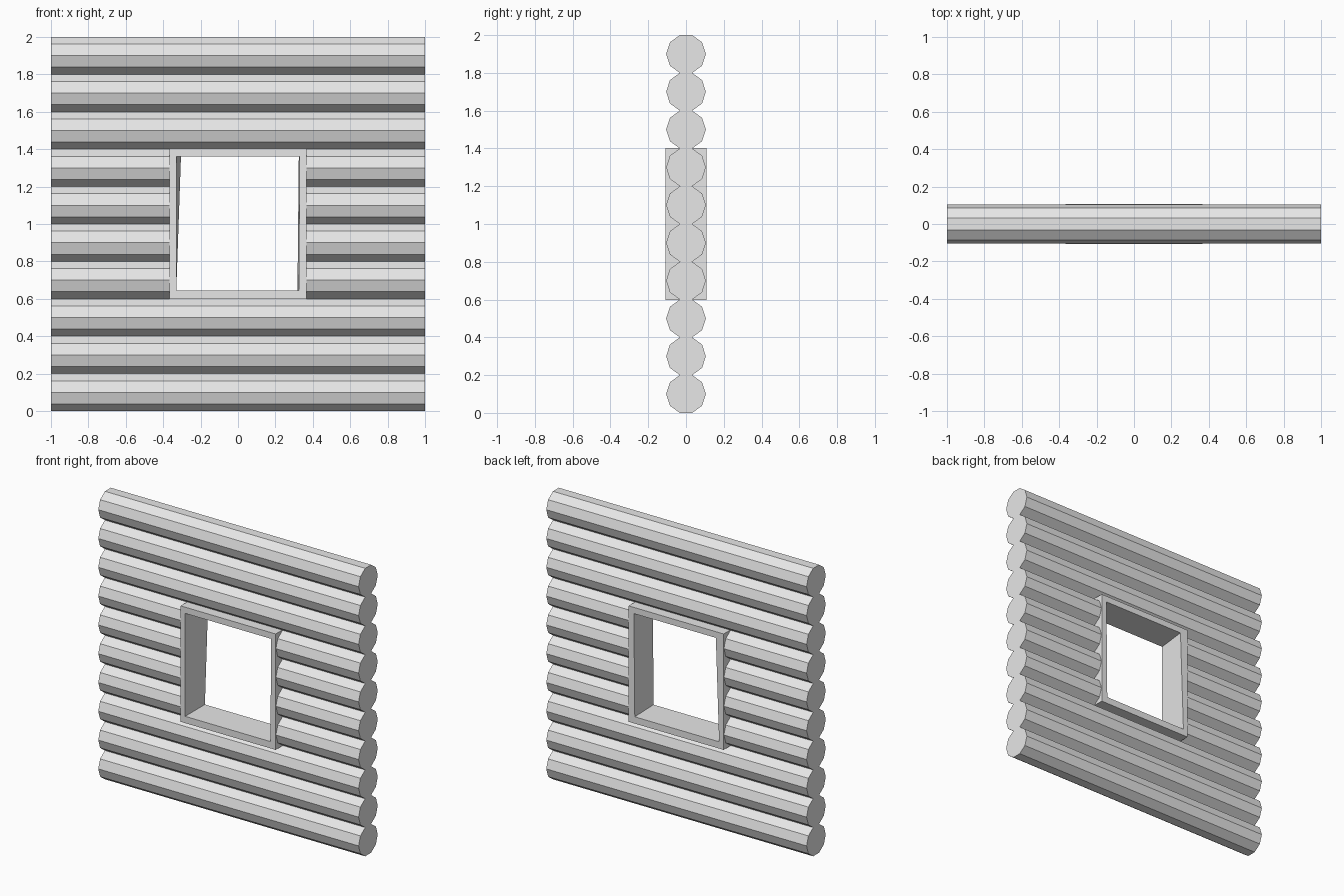
import bpy
import bmesh
from math import sin, cos, tau

cube = bpy.data.objects.get("Cube")
if cube:
    bpy.data.objects.remove(cube, do_unlink=True)

# Material
grey = bpy.data.materials.new("light_grey")
grey.use_nodes = True
colour = (0.8, 0.8, 0.8, 1)
grey.diffuse_color = colour
grey.node_tree.nodes["Principled BSDF"].inputs["Base Color"].default_value = colour

SIDES = 10
PITCH = 0.2
RADIUS = PITCH / 2 / cos(tau / SIDES / 2)
DEPTH = 0.108


def add_object(name, bm):
    bmesh.ops.recalc_face_normals(bm, faces=bm.faces)
    mesh = bpy.data.meshes.new(name)
    bm.to_mesh(mesh)
    bm.free()
    mesh.materials.append(grey)
    obj = bpy.data.objects.new(name, mesh)
    bpy.context.collection.objects.link(obj)


def add_log(name, x0, x1, z):
    # Ten-sided profile swept along x, flat on top and bottom
    bm = bmesh.new()
    ring = [bm.verts.new((x0, RADIUS * cos(tau * i / SIDES),
                          z + RADIUS * sin(tau * i / SIDES))) for i in range(SIDES)]
    cap = bm.faces.new(ring)
    out = bmesh.ops.extrude_face_region(bm, geom=[cap], use_keep_orig=True)
    ends = [v for v in out["geom"] if isinstance(v, bmesh.types.BMVert)]
    bmesh.ops.translate(bm, verts=ends, vec=(x1 - x0, 0, 0))
    add_object(name, bm)


# Logs: whole rows above and below, split rows beside the opening
for row in range(10):
    z = PITCH * (row + 0.5)
    if 3 <= row <= 6:
        add_log(f"right_log_{row}", -1, -0.35, z)
        add_log(f"left_log_{row}", 0.35, 1, z)
    else:
        add_log(f"full_log_{row}", -1, 1, z)

# Window frame: four corner loops joined into a hollow, slightly uneven ring
outer = [(-0.365, 0.598), (0.365, 0.598), (0.365, 1.403), (-0.365, 1.403)]
front_inner = [(-0.33, 0.645), (0.325, 0.645), (0.33, 1.36), (-0.33, 1.36)]
back_inner = [(-0.33, 0.645), (0.318, 0.645), (0.325, 1.36), (-0.305, 1.36)]
bm = bmesh.new()
loops = [[bm.verts.new((x, y, z)) for x, z in pts] for pts, y in (
    (outer, -DEPTH), (front_inner, -DEPTH), (back_inner, DEPTH), (outer, DEPTH))]
for k in range(4):
    a, b = loops[k], loops[(k + 1) % 4]
    for i in range(4):
        j = (i + 1) % 4
        bm.faces.new((a[i], a[j], b[j], b[i]))
add_object("window_frame", bm)
